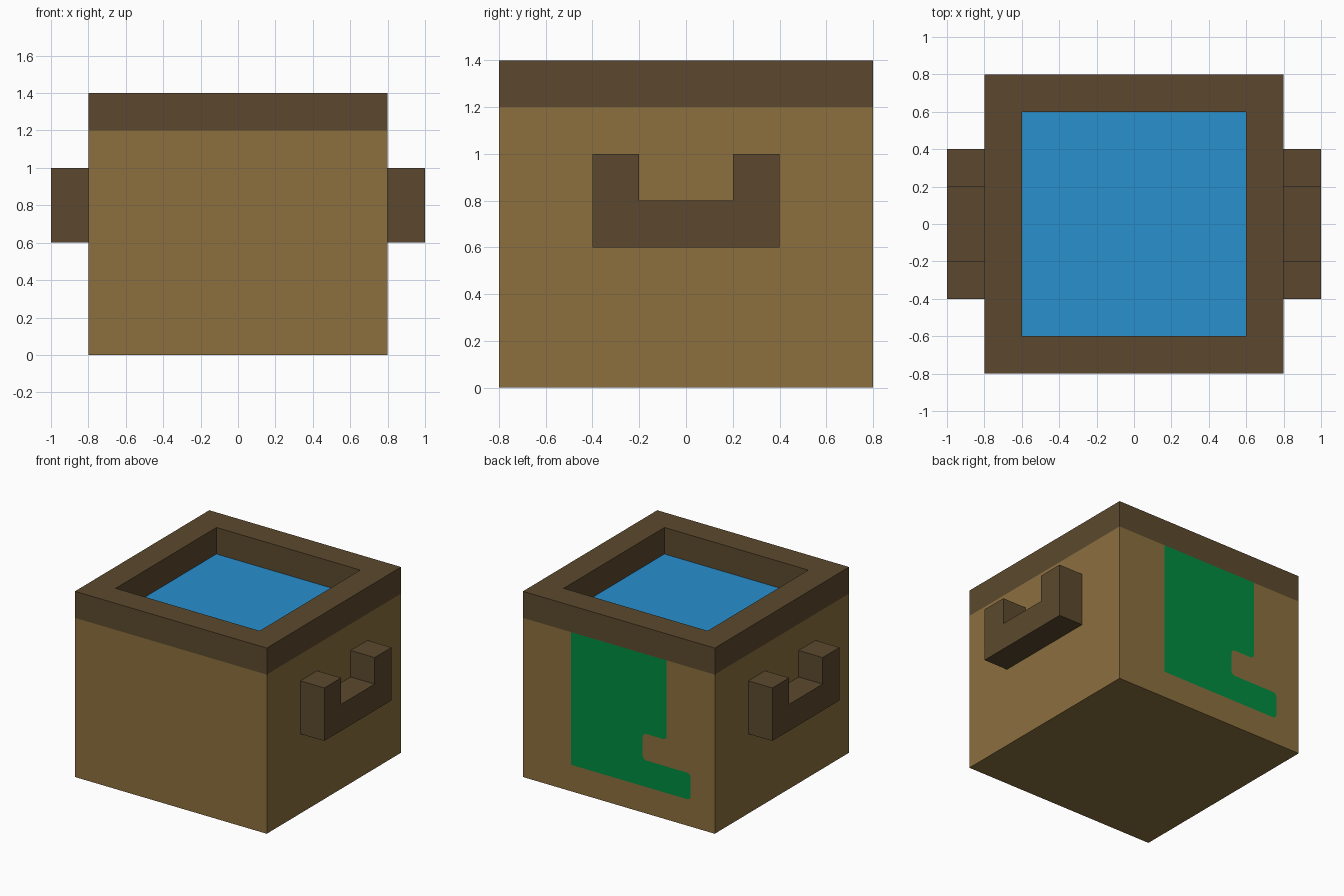
import bpy
import bmesh
from mathutils import Vector

cube = bpy.data.objects.get("Cube")
if cube:
    bpy.data.objects.remove(cube, do_unlink=True)


def srgb(r, g, b):
    def linear(c):
        c /= 255
        return c / 12.92 if c <= 0.04045 else ((c + 0.055) / 1.055) ** 2.4
    return (linear(r), linear(g), linear(b), 1)


def material(name, colour):
    mat = bpy.data.materials.new(name)
    mat.use_nodes = True
    mat.diffuse_color = colour
    mat.node_tree.nodes["Principled BSDF"].inputs["Base Color"].default_value = colour
    return mat


tan = material("tan wood", srgb(140, 112, 63))
brown = material("dark brown wood", srgb(92, 73, 46))
blue = material("water blue", srgb(40, 144, 206))
green = material("green paint", srgb(0, 140, 62))


def shell(name, mat, outline, depth=None, hole=0, round_if=None):
    """Flat outline with walls pulled along depth; hidden side left open."""
    bm = bmesh.new()
    face = bm.faces.new([bm.verts.new(p) for p in outline])
    if hole:
        bm.normal_update()
        bmesh.ops.inset_region(bm, faces=[face], thickness=hole,
                               use_boundary=True, use_even_offset=True)
        bmesh.ops.delete(bm, geom=[face], context='FACES_ONLY')
    if round_if:
        corners = [v for v in bm.verts if round_if(v.co)]
        bmesh.ops.bevel(bm, geom=corners, offset=0.03, segments=3,
                        profile=0.5, affect='VERTICES')
    if depth:
        rim_edges = [e for e in bm.edges if e.is_boundary]
        walls = bmesh.ops.extrude_edge_only(bm, edges=rim_edges)["geom"]
        moved = [g for g in walls if isinstance(g, bmesh.types.BMVert)]
        bmesh.ops.translate(bm, verts=moved, vec=Vector(depth))
        bmesh.ops.recalc_face_normals(bm, faces=bm.faces[:])
    mesh = bpy.data.meshes.new(name)
    bm.to_mesh(mesh)
    bm.free()
    mesh.materials.append(mat)
    obj = bpy.data.objects.new(name, mesh)
    bpy.context.collection.objects.link(obj)
    return obj


def square(half, z):
    return [(x * half, y * half, z) for x, y in ((-1, -1), (1, -1), (1, 1), (-1, 1))]


# Tub, its raised rim and the water
shell("tub_body", tan, square(0.8, 0), depth=(0, 0, 1.2))
shell("rim", brown, square(0.8, 1.4), depth=(0, 0, -0.2), hole=0.2)
shell("water", blue, square(0.6, 1.2))

# U-shaped handles on both sides
u_shape = [(-0.4, 0.6), (0.4, 0.6), (0.4, 1), (0.2, 1),
           (0.2, 0.8), (-0.2, 0.8), (-0.2, 1), (-0.4, 1)]
handles = shell("side_handles", brown, [(1, y, z) for y, z in u_shape],
                depth=(-0.2, 0, 0))
handles.modifiers.new("mirror", 'MIRROR')

# Painted shape on the back, with rounded lower corners
paint = [(0.4, 1.2), (0.4, 0.2), (-0.6, 0.2), (-0.6, 0.4),
         (-0.2, 0.4), (-0.2, 0.6), (-0.4, 0.6), (-0.4, 1.2)]
shell("back_paint", green, [(x, 0.801, z) for x, z in paint],
      round_if=lambda co: co.z < 1 and co.x < 0.3)
